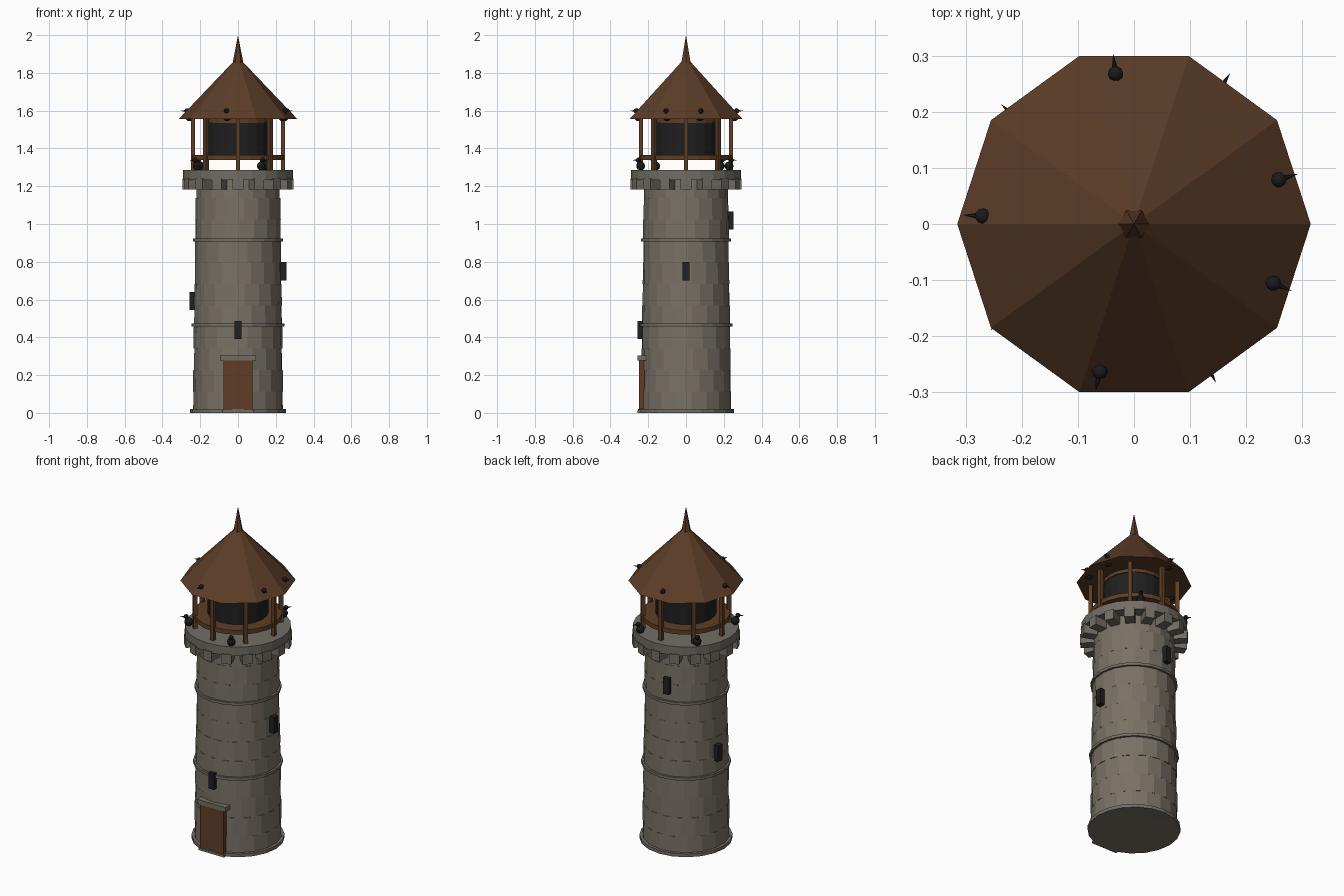
import bpy, bmesh, math, random
from mathutils import Matrix, Vector

if "Cube" in bpy.data.objects:
    bpy.data.objects.remove(bpy.data.objects["Cube"])

random.seed(4)


def material(name, color):
    m = bpy.data.materials.new(name)
    m.diffuse_color = (*color, 1)
    m.use_nodes = True
    m.node_tree.nodes["Principled BSDF"].inputs["Base Color"].default_value = m.diffuse_color
    return m


STONE = material("wall stone", (0.19, 0.165, 0.13))
TRIM = material("trim stone", (0.17, 0.155, 0.13))
ROOF = material("roof brown", (0.105, 0.046, 0.021))
WOOD = material("timber brown", (0.115, 0.048, 0.019))
DARK = material("dark glass", (0.014, 0.014, 0.015))
BLACK = material("feather black", (0.010, 0.011, 0.013))


def finish(name, bm, mat):
    bmesh.ops.recalc_face_normals(bm, faces=bm.faces)
    mesh = bpy.data.meshes.new(name)
    bm.to_mesh(mesh)
    bm.free()
    mesh.materials.append(mat)
    ob = bpy.data.objects.new(name, mesh)
    bpy.context.collection.objects.link(ob)
    return ob


def add_cone(bm, sides, r1, r2, z1, z2, turn=0.0):
    """Upright frustum with its first corner at the given angle."""
    mat = Matrix.Translation((0, 0, (z1 + z2) / 2)) @ Matrix.Rotation(turn, 4, 'Z')
    bmesh.ops.create_cone(bm, cap_ends=True, segments=sides, radius1=r1,
                          radius2=r2, depth=z2 - z1, matrix=mat)


def cone(name, mat, *args):
    bm = bmesh.new()
    add_cone(bm, *args)
    return finish(name, bm, mat)


def add_box(bm, angle, r1, r2, width, z1, z2):
    """Box spanning r1..r2 outward along a compass angle."""
    mat = (Matrix.Rotation(angle, 4, 'Z')
           @ Matrix.Translation(((r1 + r2) / 2, 0, (z1 + z2) / 2))
           @ Matrix.Diagonal((r2 - r1, width, z2 - z1, 1)))
    bmesh.ops.create_cube(bm, size=1, matrix=mat)


def box(name, mat, *args):
    bm = bmesh.new()
    add_box(bm, *args)
    return finish(name, bm, mat)


# Tower wall: stacked stone courses, each turned a little
SIDES, COURSES, WALL_TOP = 18, 11, 1.25
bm = bmesh.new()
step = WALL_TOP / COURSES
for i in range(COURSES):
    radius = 0.24 - 0.016 * i / (COURSES - 1) + random.uniform(-0.0015, 0.0015)
    turn = math.pi / SIDES * (i % 2) + random.uniform(-0.06, 0.06)
    add_cone(bm, SIDES, radius, radius - 0.001, i * step, (i + 1) * step, turn)
finish("tower_wall", bm, STONE)

# Foot ring and string courses
for name, r, z1, z2 in (("foot_ring", 0.255, 0, 0.02),
                        ("lower_band", 0.246, 0.457, 0.474),
                        ("upper_band", 0.239, 0.908, 0.924)):
    cone(name, TRIM, 20, r, r, z1, z2)

# Gallery slab on corbels
cone("gallery", TRIM, 24, 0.291, 0.291, 1.232, 1.286)
bm = bmesh.new()
for i in range(16):
    add_box(bm, math.tau * i / 16, 0.215, 0.295, 0.056, 1.182, 1.24)
finish("corbels", bm, TRIM)

# Door and lintel
FRONT = -math.pi / 2
box("door", WOOD, FRONT, 0.20, 0.25, 0.156, 0.012, 0.277)
box("lintel", TRIM, FRONT, 0.20, 0.256, 0.19, 0.277, 0.304)
box("door_step", TRIM, FRONT, 0.20, 0.256, 0.17, 0, 0.014)

# Slit windows climbing around the wall
for name, deg, z in (("front_window", -90, 0.438), ("left_window", 172, 0.592),
                     ("right_window", 0, 0.75), ("back_window", 99, 1.018)):
    box(name, DARK, math.radians(deg), 0.20, 0.256 - 0.005 * (z > 0.9),
        0.037, z - 0.048, z + 0.048)

# Lantern room: floor, glass, head ring and posts
cone("lantern_floor", WOOD, 24, 0.242, 0.242, 1.338, 1.364)
cone("lantern_glass", DARK, 20, 0.167, 0.167, 1.36, 1.54)
cone("lantern_head", WOOD, 20, 0.172, 0.172, 1.535, 1.558)
bm = bmesh.new()
for i in range(8):
    add_box(bm, math.tau * i / 8, 0.227, 0.25, 0.022, 1.28, 1.565)
finish("posts", bm, WOOD)

# Ten-sided roof and six-sided spike
cone("roof", ROOF, 10, 0.315, 0.0, 1.555, 1.885, math.pi / 2)
cone("spike", ROOF, 6, 0.028, 0.0, 1.855, 2.0, math.pi / 2)


# Perched birds: round body, head, outward beak and tail
def bird(name, deg, r, z):
    bm = bmesh.new()
    for radius, out, up in ((0.024, 0, 0), (0.014, 0.013, 0.031)):
        bmesh.ops.create_uvsphere(bm, u_segments=10, v_segments=7, radius=radius,
                                  matrix=Matrix.Translation((out, 0, up)))
    bmesh.ops.create_cone(bm, cap_ends=True, segments=6, radius1=0.006, radius2=0,
                          depth=0.03, matrix=Matrix.Translation((0.034, 0, 0.031))
                          @ Matrix.Rotation(math.pi / 2, 4, 'Y'))
    bm.transform(Matrix.Rotation(math.radians(deg), 4, 'Z')
                 @ Matrix.Translation((r, 0, z)))
    finish(name, bm, BLACK)


for i, deg in enumerate((57.5, 138, 216.5, 297.3)):
    bird(f"gallery_bird_{i + 1}", deg, 0.27, 1.307)
for i, deg in enumerate((17, 97, 177, 257, 337)):
    bird(f"roof_bird_{i + 1}", deg, 0.257, 1.568)
